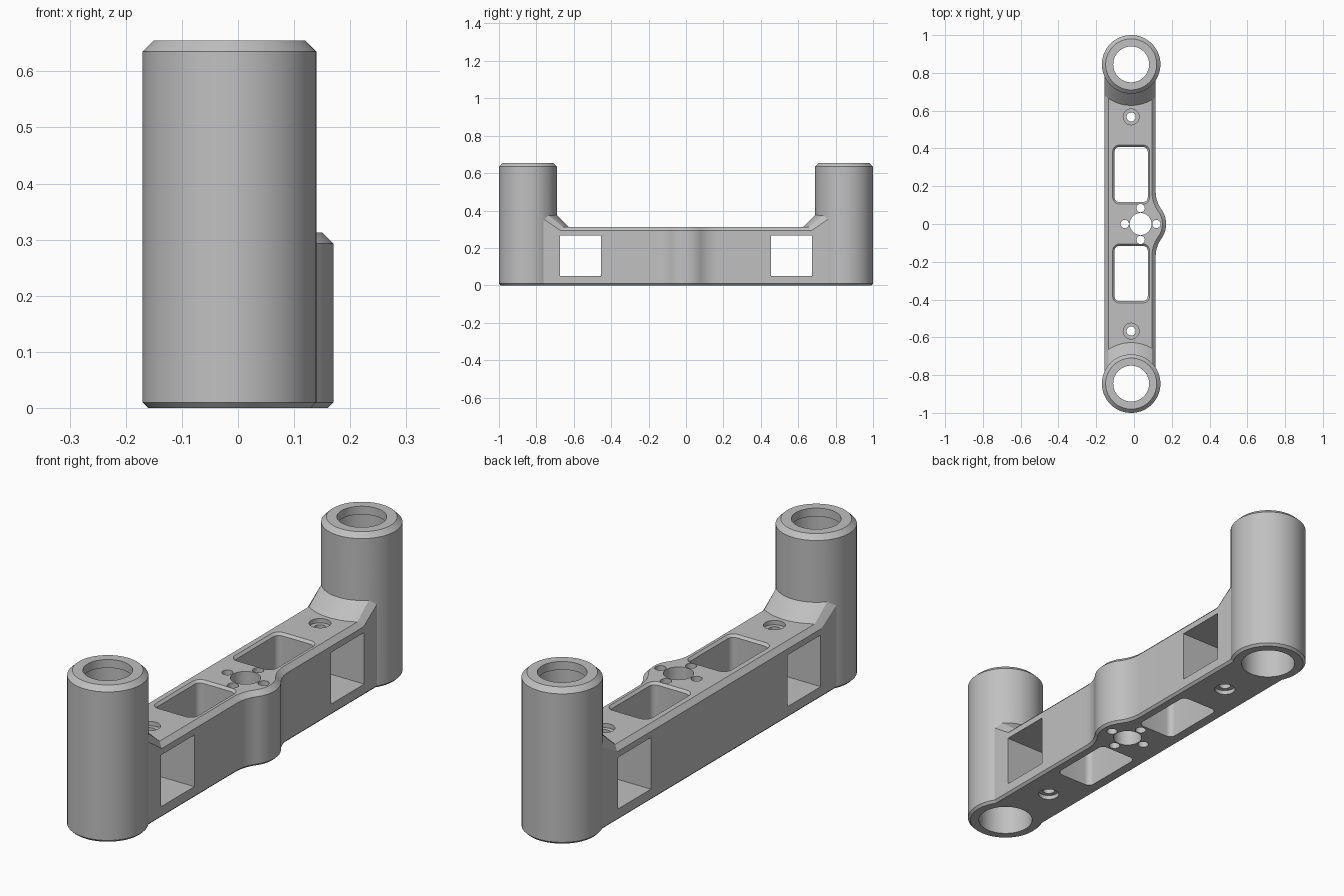
import bpy, bmesh
from math import sin, cos, pi, sqrt, atan2

if "Cube" in bpy.data.objects:
    bpy.data.objects.remove(bpy.data.objects["Cube"], do_unlink=True)

CX, POST_Y, POST_R, BORE_R = -0.015, 0.845, 0.155, 0.11
LEFT, RIGHT, TOP, CHAMFER = -0.155, 0.115, 0.313, 0.02
HUB_X, HUB_R, HUB_FILLET = 0.035, 0.135, 0.155

grey = bpy.data.materials.new("plain grey")
grey.use_nodes = True
grey.diffuse_color = (0.53, 0.53, 0.53, 1)
grey.node_tree.nodes["Principled BSDF"].inputs["Base Color"].default_value = (0.53, 0.53, 0.53, 1)


def loft(name, layers):
    """Closed solid through equal-length loops of 3D points."""
    bm = bmesh.new()
    rings = [[bm.verts.new(p) for p in ring] for ring in layers]
    n = len(rings[0])
    for a, b in zip(rings, rings[1:]):
        for i in range(n):
            j = (i + 1) % n
            bm.faces.new((a[i], a[j], b[j], b[i]))
    bm.faces.new(rings[0][::-1])
    bm.faces.new(rings[-1])
    bmesh.ops.recalc_face_normals(bm, faces=bm.faces)
    mesh = bpy.data.meshes.new(name)
    bm.to_mesh(mesh)
    bm.free()
    mesh.materials.append(grey)
    ob = bpy.data.objects.new(name, mesh)
    bpy.context.collection.objects.link(ob)
    return ob


def turned(name, x, y, steps, n=64):
    """Round solid from (radius, height) steps."""
    return loft(name, [[(x + r * cos(2 * pi * i / n), y + r * sin(2 * pi * i / n), z)
                        for i in range(n)] for r, z in steps])


def boolean(target, tool, operation):
    mod = target.modifiers.new(operation, "BOOLEAN")
    mod.operation, mod.solver, mod.object = operation, "EXACT", tool
    bpy.context.view_layer.objects.active = target
    bpy.ops.object.modifier_apply(modifier=mod.name)
    bpy.data.objects.remove(tool, do_unlink=True)


def beam_outline(d, z):
    """Beam plan, inset by d, with the round hub blended into its right edge."""
    reach = HUB_R + HUB_FILLET
    fx = RIGHT + HUB_FILLET
    fy = sqrt(reach ** 2 - (fx - HUB_X) ** 2)
    turn = atan2(fy, fx - HUB_X)
    r, f, n = HUB_R - d, HUB_FILLET + d, 12
    half = [(HUB_X + r * cos(turn * i / n), r * sin(turn * i / n)) for i in range(n + 1)]
    for i in range(1, n + 1):
        a = pi + turn * (1 - i / n)
        half.append((fx + f * cos(a), fy + f * sin(a)))
    half += [(RIGHT - d, POST_Y), (LEFT + d, POST_Y)]
    lower = [(x, -y) for x, y in reversed(half[1:])]
    return [(x, y, z) for x, y in half + lower]


def rounded_rect(cx, cy, hx, hy, r, z, n=6):
    pts = []
    for k, (sx, sy) in enumerate([(1, 1), (-1, 1), (-1, -1), (1, -1)]):
        for i in range(n + 1):
            a = (k + i / n) * pi / 2
            pts.append((cx + sx * (hx - r) + r * cos(a), cy + sy * (hy - r) + r * sin(a), z))
    return pts


def collar(side):
    """Conical web from beam top up to the post, with chamfered long edges."""
    inner = [LEFT + CHAMFER + (RIGHT - LEFT - 2 * CHAMFER) * i / 20 for i in range(21)]
    layers = []
    for x in [LEFT] + inner + [RIGHT]:
        drop = CHAMFER if x in (LEFT, RIGHT) else 0
        foot = POST_Y - sqrt(0.217 ** 2 - (x - CX) ** 2)
        head = POST_Y - sqrt(0.152 ** 2 - (x - CX) ** 2)
        section = [(foot, 0.28), (foot, TOP - drop), (head, 0.378 - drop),
                   (POST_Y, 0.378 - drop), (POST_Y, 0.28)]
        layers.append([(x, side * y, z) for y, z in section])
    return loft("collar", layers)


# Beam with chamfered top and bottom edges
bracket = loft("bracket", [beam_outline(0.01, 0), beam_outline(0, 0.01),
                           beam_outline(0, TOP - CHAMFER), beam_outline(CHAMFER, TOP)])

# Posts and collars
for s in (-1, 1):
    boolean(bracket, collar(s), "UNION")
    boolean(bracket, turned("post", CX, s * POST_Y, [
        (POST_R - 0.01, 0), (POST_R, 0.01), (POST_R, 0.635), (0.135, 0.655)], 96), "UNION")

# Cuts at each end
for s in (-1, 1):
    # Stepped bore with a narrower lip at the top
    boolean(bracket, turned("bore", CX, s * POST_Y, [
        (BORE_R, -0.1), (BORE_R, 0.62), (0.095, 0.62), (0.095, 0.75)]), "DIFFERENCE")
    # Pocket through the beam with a chamfered rim
    boolean(bracket, loft("pocket", [
        rounded_rect(CX, s * 0.262, 0.088 + e, 0.146 + e, 0.025 + e, z)
        for e, z in [(0, -0.1), (0, TOP - 0.01), (0.01, TOP), (0.01, 0.4)]]), "DIFFERENCE")
    # Square window across the beam
    boolean(bracket, loft("window", [
        [(x, s * y, z) for y, z in [(0.455, 0.05), (0.675, 0.05), (0.675, 0.267), (0.455, 0.267)]]
        for x in (-0.3, 0.3)]), "DIFFERENCE")
    # Screw hole with counterbores above and below
    boolean(bracket, turned("screw_hole", CX, s * 0.567, [
        (0.042, -0.1), (0.042, 0.018), (0.024, 0.018), (0.024, TOP - 0.018),
        (0.042, TOP - 0.018), (0.042, 0.4)], 32), "DIFFERENCE")

# Hub hole and its four small holes
holes = [(HUB_X, 0, 0.058)]
holes += [(HUB_X + 0.084 * cos(k * pi / 2), 0.084 * sin(k * pi / 2), 0.022) for k in range(4)]
for x, y, r in holes:
    boolean(bracket, turned("hub_hole", x, y, [(r, -0.1), (r, 0.4)], 40), "DIFFERENCE")

# Smooth the round walls, keep the edges crisp
bpy.ops.object.select_all(action="DESELECT")
bracket.select_set(True)
bpy.context.view_layer.objects.active = bracket
bpy.ops.object.shade_smooth_by_angle(angle=pi / 9)
